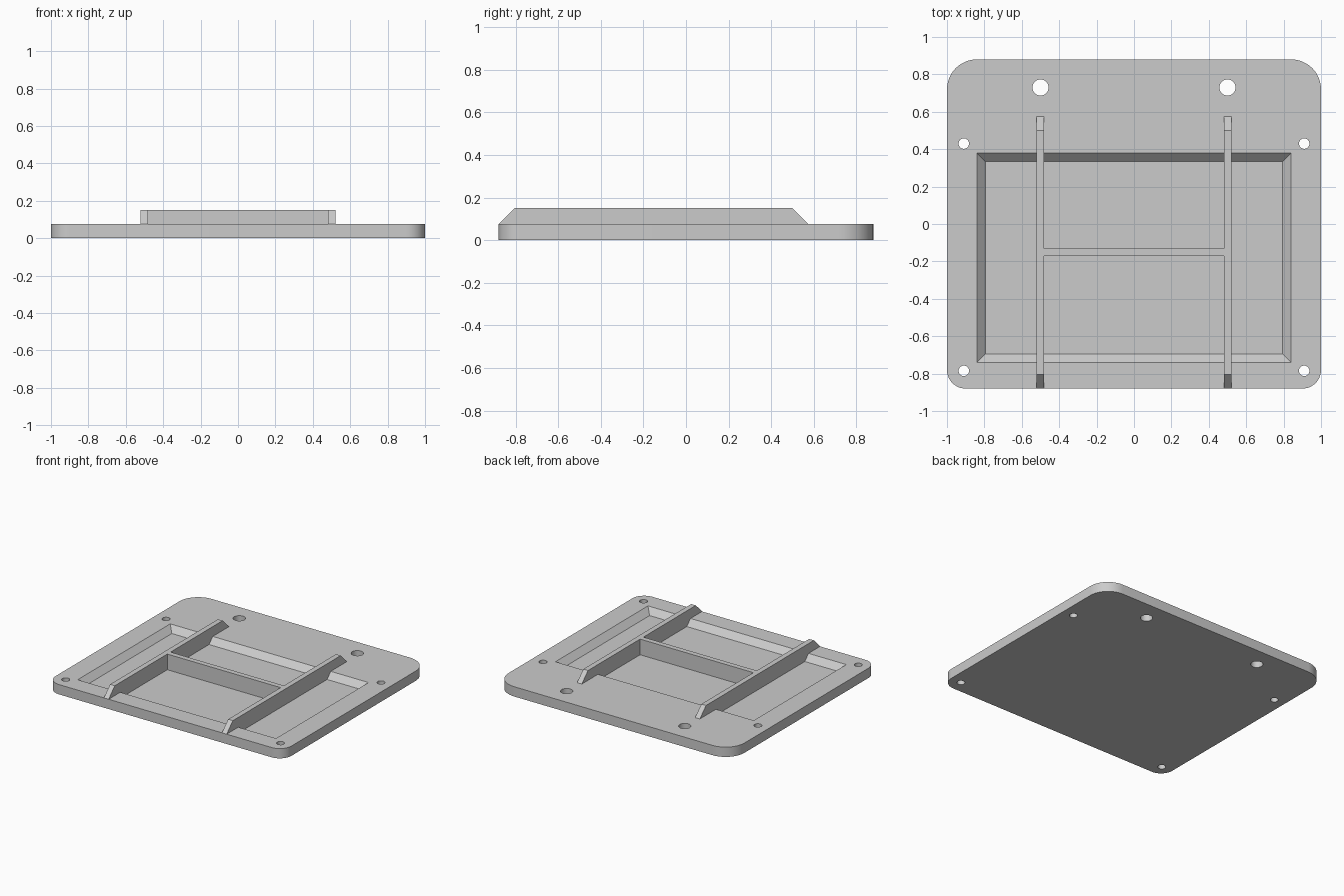
import bpy, bmesh
from math import pi, sin, cos

cube = bpy.data.objects.get("Cube")
if cube:
    bpy.data.objects.remove(cube, do_unlink=True)

HALF_X, HALF_Y = 1.0, 0.88
PLATE_TOP, FLOOR, RIB_TOP = 0.075, 0.03, 0.15
RIB_X, RIB_HALF = 0.5, 0.02

grey = bpy.data.materials.new("plain grey")
grey.use_nodes = True
colour = (0.6, 0.6, 0.6, 1)
grey.diffuse_color = colour
grey.node_tree.nodes["Principled BSDF"].inputs["Base Color"].default_value = colour


def loft(name, lower, upper):
    """Closed solid between two matching rings of points."""
    bm = bmesh.new()
    a = [bm.verts.new(p) for p in lower]
    b = [bm.verts.new(p) for p in upper]
    bm.faces.new(a)
    bm.faces.new(b)
    for i in range(len(a)):
        j = (i + 1) % len(a)
        bm.faces.new((a[i], a[j], b[j], b[i]))
    bmesh.ops.recalc_face_normals(bm, faces=bm.faces)
    mesh = bpy.data.meshes.new(name)
    bm.to_mesh(mesh)
    bm.free()
    mesh.materials.append(grey)
    obj = bpy.data.objects.new(name, mesh)
    bpy.context.collection.objects.link(obj)
    return obj


def arc(x, y, r, start, sweep, steps):
    return [(x + r * cos(start + sweep * i / steps),
             y + r * sin(start + sweep * i / steps)) for i in range(steps + 1)]


def at(points, z):
    return [(x, y, z) for x, y in points]


def rectangle(x, y0, y1):
    return [(-x, y0), (x, y0), (x, y1), (-x, y1)]


# Base plate, with larger corner radii at the back
outline = []
for sx, sy, r, start in ((1, 1, 0.16, 0), (-1, 1, 0.16, pi / 2),
                         (-1, -1, 0.1, pi), (1, -1, 0.1, 1.5 * pi)):
    outline += arc(sx * (HALF_X - r), sy * (HALF_Y - r), r, start, pi / 2, 12)
plate = loft("base_plate", at(outline, 0), at(outline, PLATE_TOP))

# Cutters: sloped recess and six through holes
m = 0.01
recess = loft("recess_cutter",
              at(rectangle(0.795, -0.695, 0.335), FLOOR),
              at(rectangle(0.84 + m, -0.74 - m, 0.38 + m), PLATE_TOP + m))
cutters = [recess]
for x, y, r in ((0.5, 0.73, 0.043), (0.91, 0.43, 0.028), (0.91, -0.785, 0.028)):
    for side in (-1, 1):
        ring = arc(side * x, y, r, 0, 2 * pi, 32)[:-1]
        cutters.append(loft("hole_cutter", at(ring, -0.1), at(ring, 0.2)))

bpy.context.view_layer.objects.active = plate
for cutter in cutters:
    cutter.hide_render = True
    mod = plate.modifiers.new("cut", 'BOOLEAN')
    mod.operation = 'DIFFERENCE'
    mod.solver = 'EXACT'
    mod.object = cutter
    bpy.ops.object.modifier_apply(modifier=mod.name)
    bpy.data.objects.remove(cutter, do_unlink=True)

bpy.ops.object.select_all(action='DESELECT')
plate.select_set(True)
bpy.ops.object.shade_smooth_by_angle(angle=pi / 6)

# Two long ribs with chamfered ends, rooted in the plate
profile = [(-0.82, 0.02), (-HALF_Y, PLATE_TOP), (-0.805, RIB_TOP),
           (0.5, RIB_TOP), (0.575, PLATE_TOP), (0.52, 0.02)]
for name, x in (("right_rib", -RIB_X), ("left_rib", RIB_X)):
    loft(name, [(x - RIB_HALF, y, z) for y, z in profile],
         [(x + RIB_HALF, y, z) for y, z in profile])

# Crossbar joining the ribs
bar = rectangle(RIB_X - RIB_HALF, -0.17, -0.13)
loft("crossbar", at(bar, 0.02), at(bar, RIB_TOP))
